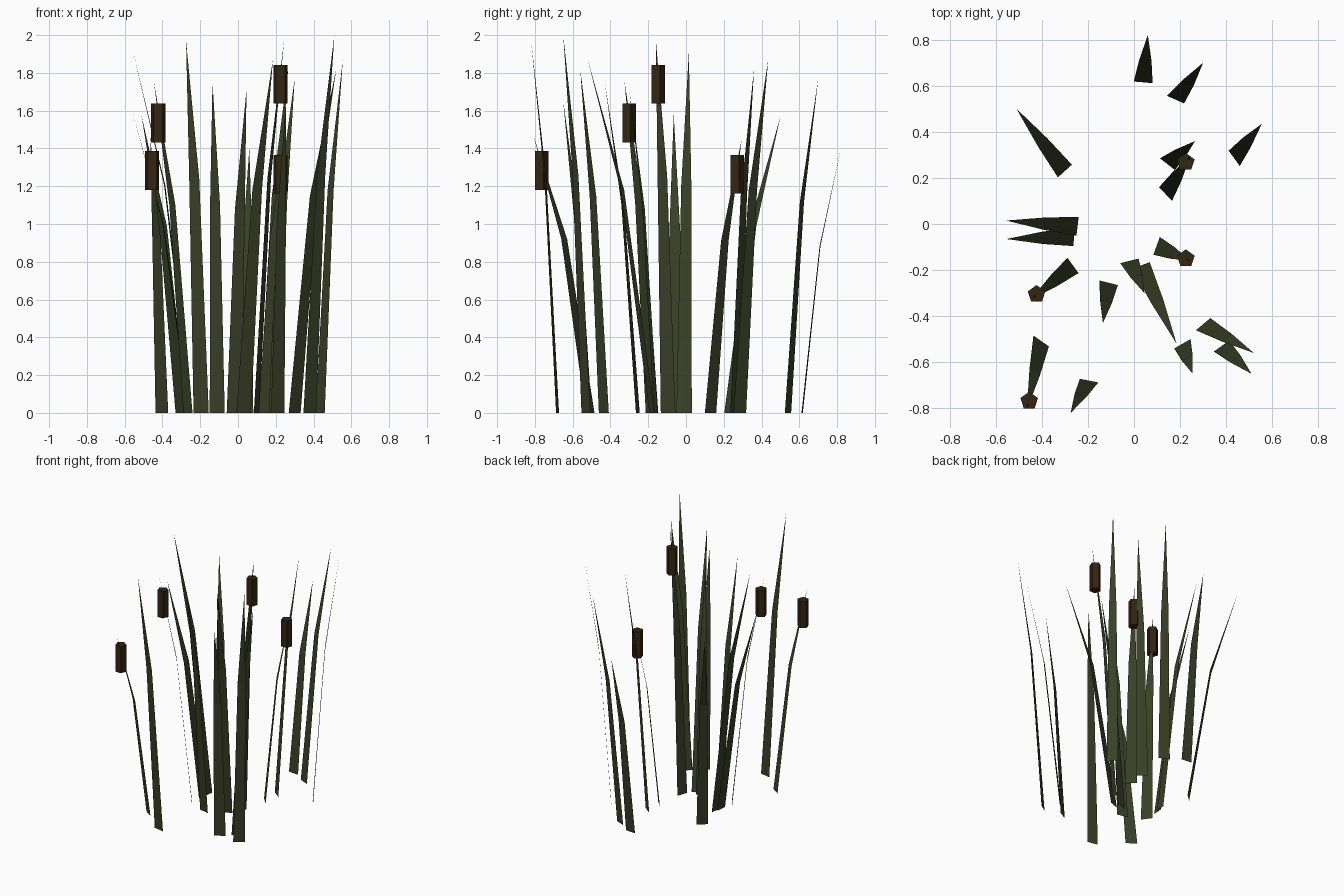
import bpy
import bmesh
from math import radians
from mathutils import Matrix, Vector

default_cube = bpy.data.objects.get("Cube")
if default_cube:
    bpy.data.objects.remove(default_cube, do_unlink=True)

BLADE_WIDTH = 0.082
HEAD_RADIUS = 0.04
HEAD_HEIGHT = 0.205


def make_material(name, colour):
    material = bpy.data.materials.new(name)
    material.use_nodes = True
    rgba = (*colour, 1)
    material.diffuse_color = rgba
    shader = next(n for n in material.node_tree.nodes if n.type == "BSDF_PRINCIPLED")
    shader.inputs["Base Color"].default_value = rgba
    shader.inputs["Roughness"].default_value = 0.9
    return material


def add_object(name, bm, material):
    mesh = bpy.data.meshes.new(name)
    bm.to_mesh(mesh)
    bm.free()
    mesh.materials.append(material)
    obj = bpy.data.objects.new(name, mesh)
    bpy.context.scene.collection.objects.link(obj)
    return obj


def add_blade(name, x, y, turn, tip_x, tip_y, tip_z):
    """A flat tapering leaf with one bend, its root edge turned about z."""
    root, tip = Vector((x, y, 0)), Vector((tip_x, tip_y, tip_z))
    half = Matrix.Rotation(radians(turn), 3, "Z") @ Vector((BLADE_WIDTH / 2, 0, 0))
    bend = root.lerp(tip, 0.46)
    bend.z = tip_z * 0.63
    bm = bmesh.new()
    a, b = bm.verts.new(root - half), bm.verts.new(root + half)
    c, d = bm.verts.new(bend + half * 0.66), bm.verts.new(bend - half * 0.66)
    point = bm.verts.new(tip)
    bm.faces.new((a, b, c, d))
    bm.faces.new((d, c, point))
    return add_object(name, bm, green)


def add_head(name, x, y, z):
    """An upright five-sided seed head."""
    bm = bmesh.new()
    bmesh.ops.create_cone(bm, cap_ends=True, segments=5, radius1=HEAD_RADIUS,
                          radius2=HEAD_RADIUS, depth=HEAD_HEIGHT)
    # Point one corner towards the back
    corner = max(bm.verts, key=lambda v: v.co.y).co
    angle = Vector((corner.x, corner.y)).angle_signed(Vector((0, 1)))
    turn = Matrix.Rotation(-angle, 4, "Z")
    bmesh.ops.transform(bm, matrix=Matrix.Translation((x, y, z)) @ turn, verts=bm.verts)
    return add_object(name, bm, brown)


green = make_material("reed green", (0.042, 0.050, 0.019))
brown = make_material("seed head brown", (0.033, 0.018, 0.005))

# Leaves: root x, root y, root turn in degrees, tip x, tip y, tip z
leaves = [
    (.04, .615, -5, .06, .82, 1.4),
    (.18, .54, -24, .3, .7, 1.77),
    (-.3, .23, 42, -.51, .5, 1.57),
    (.435, .285, -54, .555, .435, 1.87),
    (.145, .26, -38, .265, .36, 1.82),
    (-.245, -.01, 83, -.555, .015, 1.91),
    (-.26, -.055, 85, -.555, -.065, 1.58),
    (-.195, -.68, -11, -.275, -.82, 1.97),
    (-.11, -.255, -14, -.135, -.43, 1.75),
    (-.02, -.16, 14, .045, -.3, 1.71),
    (.03, -.18, 20, .185, -.52, 1.87),
    (.3, -.435, 40, .52, -.56, 1.82),
    (.38, -.53, 35, .51, -.65, 2),
    (.21, -.52, 30, .255, -.65, 1.65),
]
for number, leaf in enumerate(leaves, start=1):
    add_blade(f"leaf_{number}", *leaf)

# Stalks, each carrying a seed head: the leaf numbers, then the head centre
stalks = [
    ((.137, .13, -47, .245, .295, 1.45), (.225, .268, 1.263)),
    ((-.265, -.18, -54, -.445, -.325, 1.75), (-.423, -.305, 1.535)),
    ((-.403, -.508, -35, -.465, -.805, 1.46), (-.455, -.768, 1.283)),
    ((.098, -.095, 70, .245, -.16, 1.98), (.225, -.15, 1.74)),
]
for number, (stalk, centre) in enumerate(stalks, start=1):
    add_blade(f"stalk_{number}", *stalk)
    add_head(f"seed_head_{number}", *centre)
